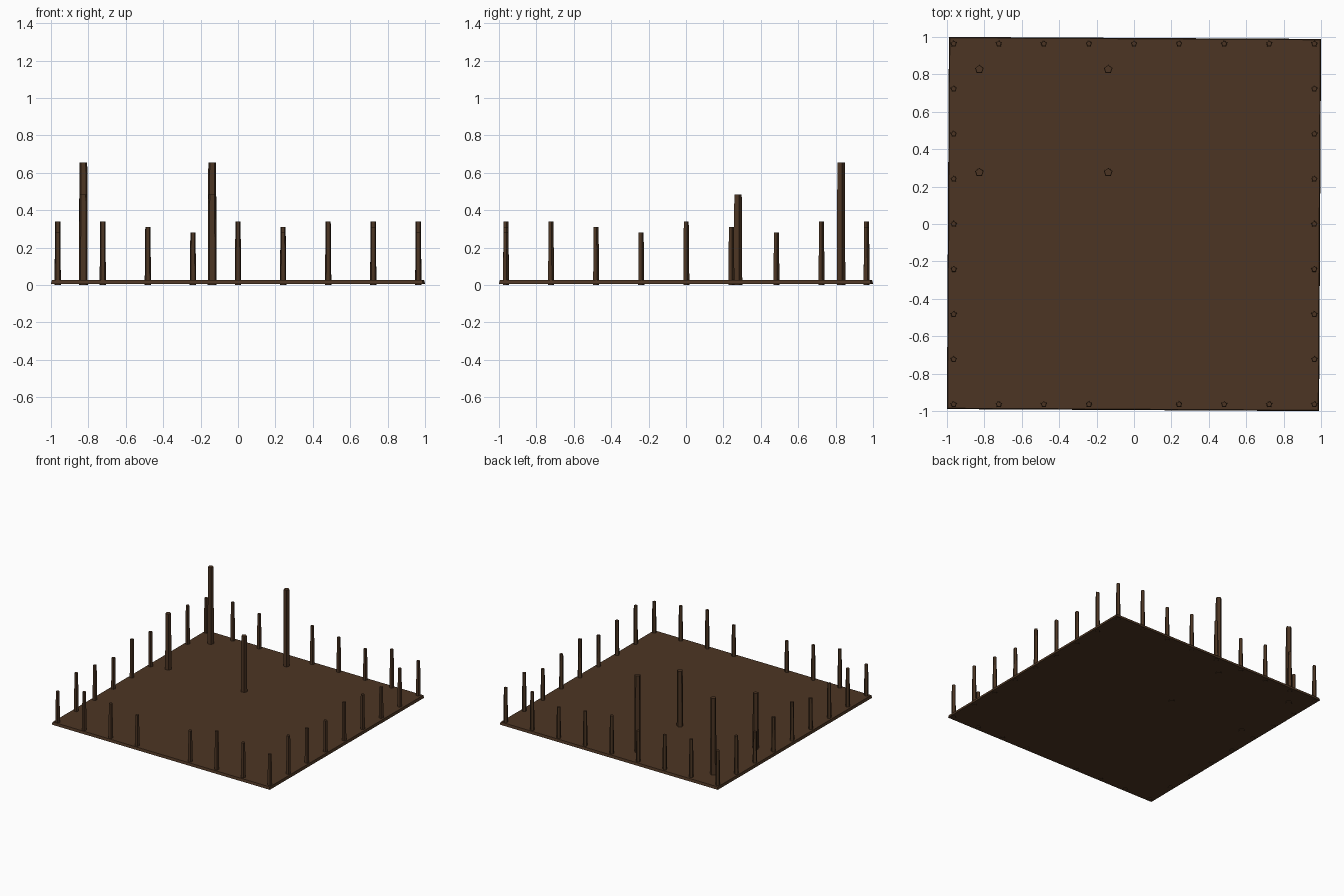
import bpy
import bmesh
from mathutils import Matrix

cube = bpy.data.objects.get("Cube")
if cube:
    bpy.data.objects.remove(cube, do_unlink=True)

# One dark timber colour throughout
wood = bpy.data.materials.new("dark_brown_wood")
wood.use_nodes = True
colour = (0.073, 0.036, 0.017, 1)
wood.diffuse_color = colour
wood.node_tree.nodes["Principled BSDF"].inputs["Base Color"].default_value = colour


def prism(name, x, y, z, sides, bottom, top, height, turn=0.0):
    """Flat-shaded tapered prism standing on height z."""
    mesh = bpy.data.meshes.new(name)
    bm = bmesh.new()
    place = Matrix.Translation((x, y, z + height / 2)) @ Matrix.Rotation(turn, 4, "Z")
    bmesh.ops.create_cone(bm, cap_ends=True, segments=sides, radius1=bottom,
                          radius2=top, depth=height, matrix=place)
    bm.to_mesh(mesh)
    bm.free()
    mesh.materials.append(wood)
    obj = bpy.data.objects.new(name, mesh)
    bpy.context.collection.objects.link(obj)
    return obj


# Ground slab, turned very slightly off square
prism("ground_slab", 0, 0, 0.005, 4, 1.407, 1.4, 0.021, 0.78)

# Fence posts: heights repeat in threes along each run
EDGE = 0.964
STEP = EDGE / 4
HEIGHTS = (0.28, 0.34, 0.31)


def fence_post(side, x, y, i):
    prism(f"{side}_fence_post_{i}", x, y, 0, 5, 0.018, 0.0145, HEIGHTS[i % 3])


for i in range(9):
    along = -EDGE + i * STEP
    fence_post("left", EDGE, along, i)
    fence_post("right", -EDGE, along, i)
    if 0 < i < 8:
        fence_post("back", along, EDGE, i)

# Front fence: two runs either side of the gateway
for i in range(1, 4):
    fence_post("front_right", -EDGE + i * STEP, -EDGE, i)
for i in range(3):
    fence_post("front_left", (i + 1) * STEP, -EDGE, i)

# Shelter posts: tall pair at the back, short pair at the front
for side, x in (("right", -0.827), ("left", -0.138)):
    prism(f"back_{side}_shelter_post", x, 0.827, 0, 5, 0.025, 0.022, 0.655)
    prism(f"front_{side}_shelter_post", x, 0.276, 0, 5, 0.025, 0.022, 0.483)
